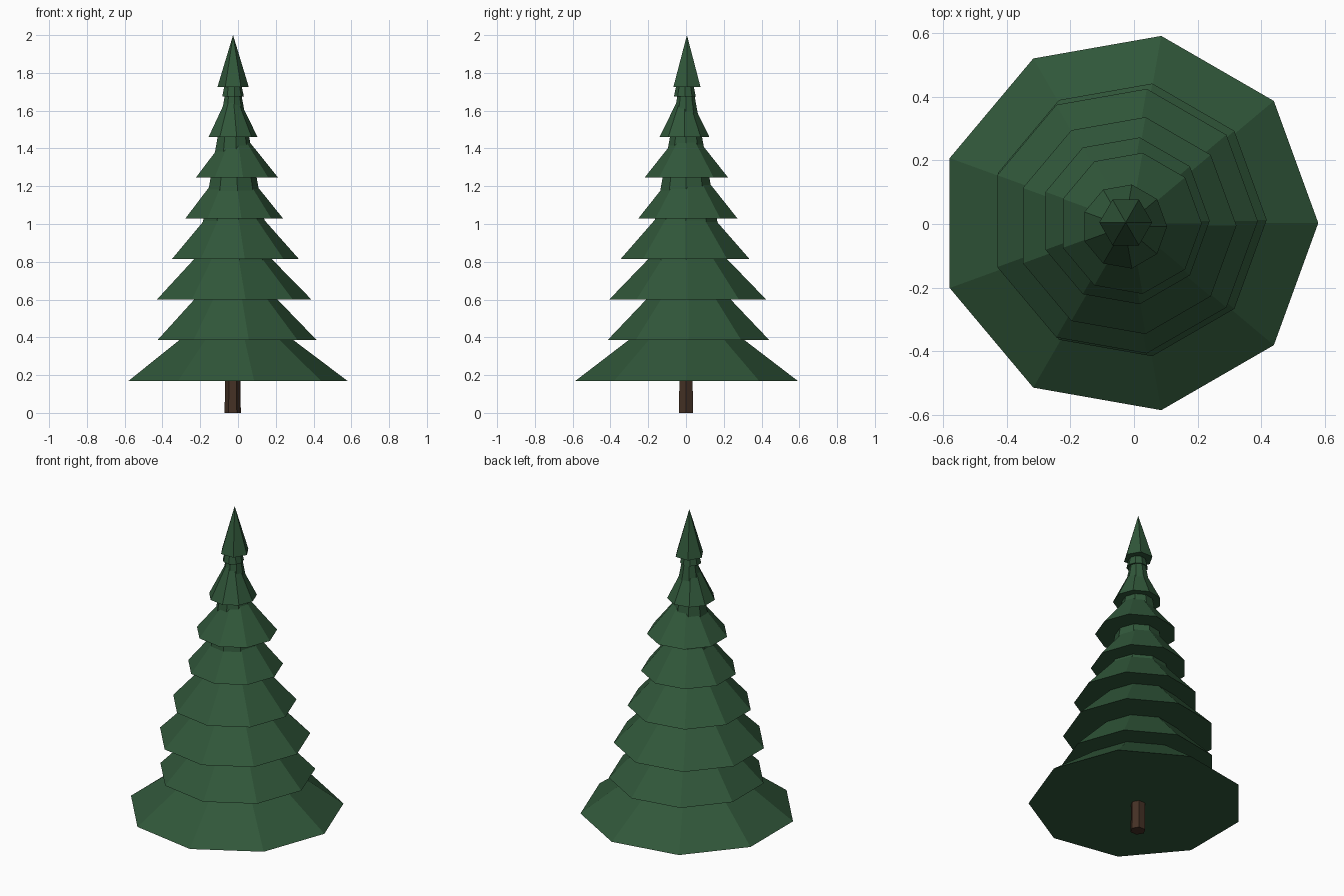
import bpy
import bmesh
from mathutils import Matrix, Vector

cube = bpy.data.objects.get("Cube")
if cube:
    bpy.data.objects.remove(cube, do_unlink=True)


def make_material(name, color):
    mat = bpy.data.materials.new(name)
    mat.use_nodes = True
    mat.diffuse_color = color
    mat.node_tree.nodes["Principled BSDF"].inputs["Base Color"].default_value = color
    return mat


needle_green = make_material("needle_green", (0.03, 0.095, 0.042, 1))
bark_brown = make_material("bark_brown", (0.058, 0.03, 0.018, 1))


def add_cone(name, sides, center, z, radius, height, mat, top=0.0):
    """Flat-shaded closed cone with its first corner towards +x."""
    bm = bmesh.new()
    bmesh.ops.create_cone(bm, cap_ends=True, segments=sides,
                          radius1=radius, radius2=top, depth=height)
    bmesh.ops.remove_doubles(bm, verts=bm.verts, dist=0.0001)
    # Turn the corner nearest +x exactly onto the axis
    corner = max(bm.verts, key=lambda v: (round(v.co.xy.length, 4), v.co.x))
    turn = Matrix.Rotation(-Vector((1, 0)).angle_signed(corner.co.xy) * -1, 4, "Z")
    bmesh.ops.transform(bm, matrix=turn, verts=bm.verts)
    bmesh.ops.translate(bm, vec=(*center, z + height / 2), verts=bm.verts)
    bmesh.ops.recalc_face_normals(bm, faces=bm.faces)
    mesh = bpy.data.meshes.new(name)
    bm.to_mesh(mesh)
    bm.free()
    mesh.materials.append(mat)
    obj = bpy.data.objects.new(name, mesh)
    bpy.context.collection.objects.link(obj)
    return obj


# Trunk
add_cone("trunk", 6, (-0.028, 0), 0, 0.043, 0.4, bark_brown, top=0.037)

# Inner foliage that shows between the upper tiers
add_cone("foliage_core", 9, (-0.027, 0), 0.65, 0.235, 1.28, needle_green)

# Evenly spaced branch tiers: centre x, centre y, radius, height
tiers = [
    (-0.018, 0.003, 0.597, 0.45),
    (-0.018, 0.013, 0.435, 0.45),
    (-0.033, 0.009, 0.422, 0.43),
    (-0.024, -0.005, 0.346, 0.39),
    (-0.028, 0.010, 0.266, 0.33),
    (-0.012, 0.002, 0.225, 0.28),
    (-0.030, -0.008, 0.134, 0.27),
    (-0.028, -0.006, 0.059, 0.27),
]
for i, (x, y, radius, height) in enumerate(tiers):
    add_cone(f"branch_tier_{i + 1}", 9, (x, y), 0.17 + 0.215 * i,
             radius, height, needle_green)

# Pointed top
add_cone("tree_tip", 6, (-0.026, 0.005), 1.725, 0.083, 0.275, needle_green)
